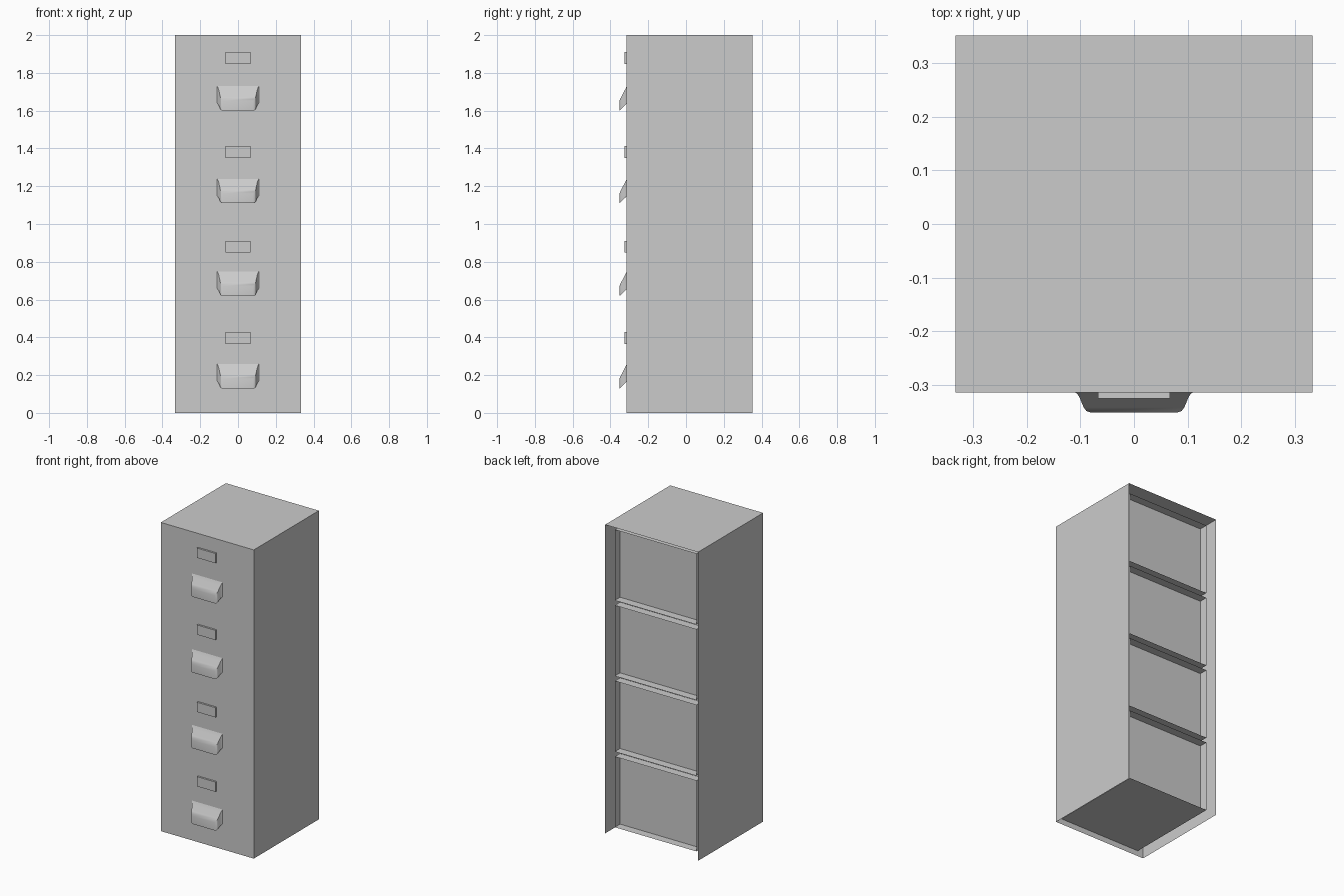
import bpy, bmesh, math

if "Cube" in bpy.data.objects:
    bpy.data.objects.remove(bpy.data.objects["Cube"])

FRONT, BACK = -0.314, 0.352
HALF = 0.333


def finish(name, bm):
    bmesh.ops.recalc_face_normals(bm, faces=bm.faces[:])
    mesh = bpy.data.meshes.new(name)
    bm.to_mesh(mesh)
    bm.free()
    ob = bpy.data.objects.new(name, mesh)
    bpy.context.collection.objects.link(ob)
    return ob


def add_box(bm, x, y0, y1, z0, z1, open_sides=()):
    """Box between the limits; open_sides lists the (axis, sign) faces left out."""
    vs = bmesh.ops.create_cube(bm, size=1)['verts']
    faces = {f for v in vs for f in v.link_faces}
    bm.normal_update()
    drop = [f for f in faces
            if any(f.normal[a] * s > 0.9 for a, s in open_sides)]
    for v in vs:
        v.co = (v.co.x * 2 * x,
                y0 if v.co.y < 0 else y1,
                z0 if v.co.z < 0 else z1)
    bmesh.ops.delete(bm, geom=drop, context='FACES_ONLY')


# Sheet metal shell, open at the back and underneath
bm = bmesh.new()
add_box(bm, HALF, FRONT, BACK, 0, 2, [(1, 1), (2, -1)])
finish("cabinet_shell", bm)


def drawer(i):
    # Open-topped sheet drawer; the back panel is set in under a folded rear lip
    z0, z1, x = 0.035 + 0.49 * i, 0.493 + 0.49 * i, 0.292
    back, rear = 0.258, 0.312
    bm = bmesh.new()
    add_box(bm, x, FRONT + 0.001, rear, z0, z1, [(1, 1), (1, -1), (2, 1)])
    a, b, c, d, e, f = [bm.verts.new((s * x, y, z)) for y, z in
                        ((back, z0), (back, z1), (rear, z1)) for s in (-1, 1)]
    bm.faces.new((a, b, d, c))
    bm.faces.new((c, d, f, e))
    finish(f"drawer_{i + 1}", bm)


def handle(i):
    # Drooping pull: rings run from the flared base out to the grip face
    # each ring: y, half width, bottom z, top z
    rings = [(FRONT, 0.110, 0.168, 0.258),
             (-0.317, 0.106, 0.162, 0.251),
             (-0.323, 0.102, 0.157, 0.239),
             (-0.342, 0.094, 0.138, 0.203),
             (-0.349, 0.089, 0.131, 0.190),
             (-0.352, 0.080, 0.129, 0.180)]
    bm = bmesh.new()
    loops = []
    for y, w, b, t in rings:
        z = 0.4905 * i
        loops.append([bm.verts.new(p) for p in
                      ((-w, y, b + z), (w, y, b + z), (w, y, t + z), (-w, y, t + z))])
    for a, c in zip(loops, loops[1:]):
        for k in range(4):
            n = (k + 1) % 4
            bm.faces.new((a[k], a[n], c[n], c[k]))
    bm.faces.new(loops[-1])
    ob = finish(f"drawer_handle_{i + 1}", bm)
    bpy.ops.object.select_all(action='DESELECT')
    bpy.context.view_layer.objects.active = ob
    ob.select_set(True)
    bpy.ops.object.shade_smooth_by_angle(angle=math.radians(40))


def label_holder(i, z):
    bm = bmesh.new()
    add_box(bm, 0.067, -0.326, FRONT, z, z + 0.063, [(1, 1)])
    finish(f"label_holder_{i + 1}", bm)


for i, label_z in enumerate((0.366, 0.848, 1.349, 1.847)):
    drawer(i)
    handle(i)
    label_holder(i, label_z)
